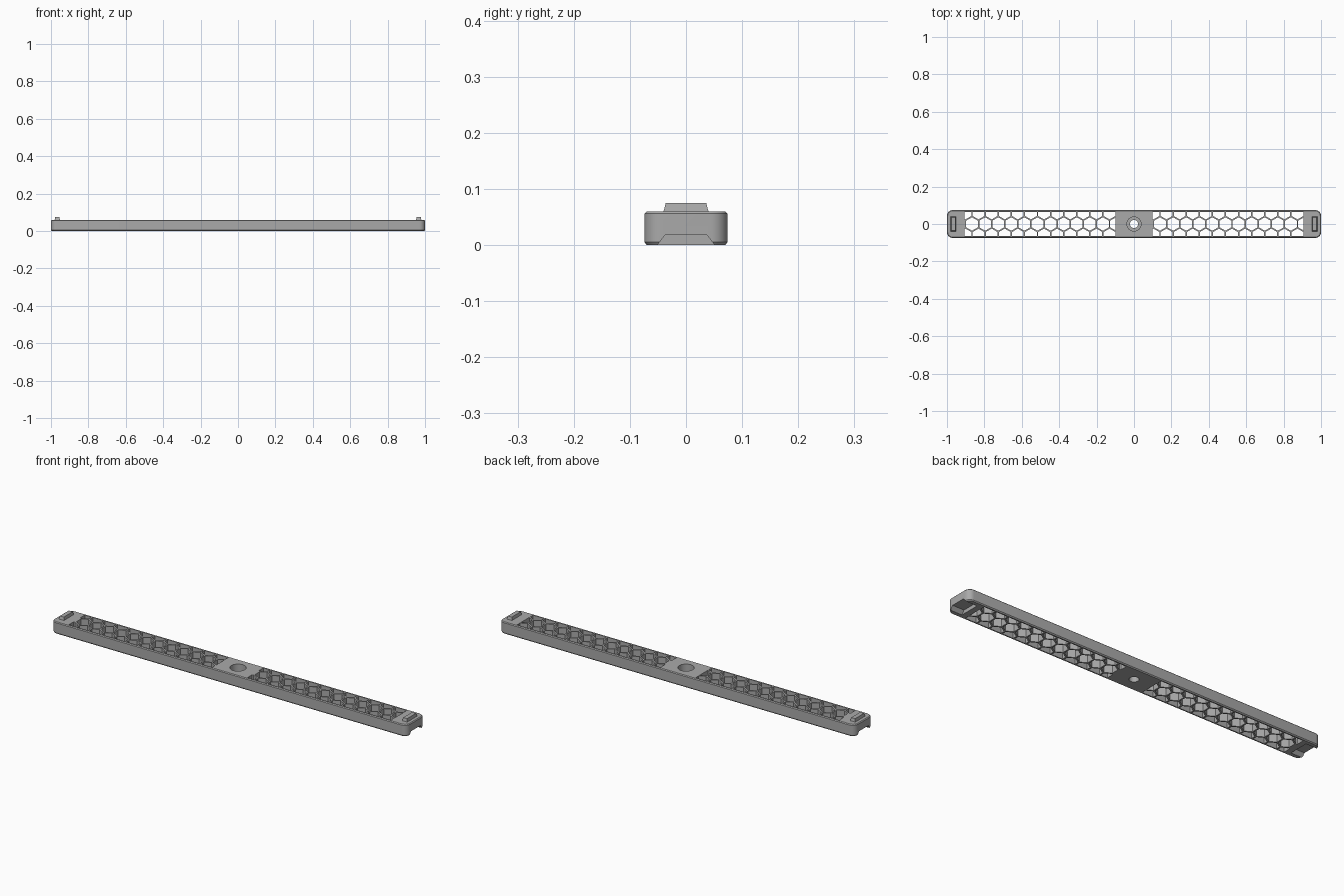
import bpy, bmesh
from math import sin, cos, pi, sqrt

cube = bpy.data.objects.get("Cube")
if cube:
    bpy.data.objects.remove(cube, do_unlink=True)

grey = bpy.data.materials.new("plain grey")
grey.use_nodes = True
colour = (0.4, 0.4, 0.4, 1)
grey.diffuse_color = colour
grey.node_tree.nodes["Principled BSDF"].inputs["Base Color"].default_value = colour


def make(name, bm):
    bmesh.ops.recalc_face_normals(bm, faces=bm.faces)
    mesh = bpy.data.meshes.new(name)
    bm.to_mesh(mesh)
    bm.free()
    mesh.materials.append(grey)
    obj = bpy.data.objects.new(name, mesh)
    bpy.context.collection.objects.link(obj)
    return obj


def loft(bm, rings):
    """Closed solid through rings of equal point count."""
    loops = [[bm.verts.new(p) for p in ring] for ring in rings]
    n = len(loops[0])
    for a, b in zip(loops, loops[1:]):
        for i in range(n):
            j = (i + 1) % n
            bm.faces.new((a[i], a[j], b[j], b[i]))
    bm.faces.new(loops[0][::-1])
    bm.faces.new(loops[-1])


def prism(bm, outline, z0, z1):
    loft(bm, [[(x, y, z) for x, y in outline] for z in (z0, z1)])


def rounded(inset, z):
    """Rounded rectangle ring of the bar, pulled in by inset."""
    r, ring = 0.03, []
    for k, (sx, sy) in enumerate(((1, 1), (-1, 1), (-1, -1), (1, -1))):
        for i in range(9):
            a = (k + i / 8) * pi / 2
            ring.append((sx * (1 - r) + (r - inset) * cos(a),
                         sy * (0.074 - r) + (r - inset) * sin(a), z))
    return ring


def clip(poly, axis, limit, sign):
    """Keep the part of a convex polygon on one side of a line."""
    out = []
    for p, q in zip(poly, poly[1:] + poly[:1]):
        dp, dq = sign * (limit - p[axis]), sign * (limit - q[axis])
        if dp >= 0:
            out.append(p)
        if dp * dq < 0:
            t = dp / (dp - dq)
            out.append(tuple(u + t * (v - u) for u, v in zip(p, q)))
    return out


def circle(r, n=48):
    return [(r * cos(2 * pi * i / n), r * sin(2 * pi * i / n)) for i in range(n)]


def cut(target, cutter):
    cutter.hide_render = True
    mod = target.modifiers.new(cutter.name, 'BOOLEAN')
    mod.object = cutter
    mod.operation = 'DIFFERENCE'
    mod.solver = 'EXACT'
    bpy.context.view_layer.objects.active = target
    bpy.ops.object.modifier_apply(modifier=mod.name)
    bpy.data.objects.remove(cutter, do_unlink=True)


# Bar with chamfered top and bottom rims
bm = bmesh.new()
loft(bm, [rounded(0.004, 0), rounded(0, 0.005), rounded(0, 0.056), rounded(0.004, 0.06)])
bar = make("bar", bm)

# Honeycomb openings, clipped to one rectangular window per half
pitch, radius = 0.07, 0.036
bm = bmesh.new()
for left in (-0.907, 0.098):
    right = left + 0.808
    for row in (-1, 0, 1):
        for k in range(-1, 13):
            cx = left + 0.041 + pitch * (k + 0.5 * abs(row))
            cy = row * pitch * sqrt(3) / 2
            cell = [(cx + radius * sin(i * pi / 3), cy + radius * cos(i * pi / 3))
                    for i in range(6)]
            for axis, limit, sign in ((0, left, -1), (0, right, 1),
                                      (1, -0.064, -1), (1, 0.064, 1)):
                cell = clip(cell, axis, limit, sign)
            if len(cell) > 2 and max(p[0] for p in cell) - min(p[0] for p in cell) > 0.003:
                prism(bm, cell, -0.02, 0.08)
cut(bar, make("honeycomb_cutter", bm))

# Central screw hole with a counterbore
for name, r, z in (("counterbore_cutter", 0.038, 0.025), ("hole_cutter", 0.022, -0.02)):
    bm = bmesh.new()
    prism(bm, circle(r), z, 0.08)
    cut(bar, make(name, bm))

# Open sockets under both ends, and stacking tabs on top
for side, s in (("left", 1), ("right", -1)):
    bm = bmesh.new()
    profile = ((-0.059, -0.01), (0.059, -0.01), (0.037, 0.018), (-0.037, 0.018))
    loft(bm, [[(s * x, y, z) for y, z in profile] for x in (0.935, 1.02)])
    cut(bar, make(side + "_socket_cutter", bm))

    bm = bmesh.new()
    loft(bm, [[(s * (0.966 + u * hx), v * hy, z)
               for u, v in ((-1, -1), (1, -1), (1, 1), (-1, 1))]
              for hx, hy, z in ((0.015, 0.041, 0.055), (0.014, 0.04, 0.06),
                                (0.011, 0.036, 0.075))])
    make(side + "_tab", bm)

# Smooth rounded corners and hole, crisp edges elsewhere
bpy.ops.object.select_all(action='DESELECT')
bar.select_set(True)
bpy.context.view_layer.objects.active = bar
bpy.ops.object.shade_smooth_by_angle(angle=0.5)
